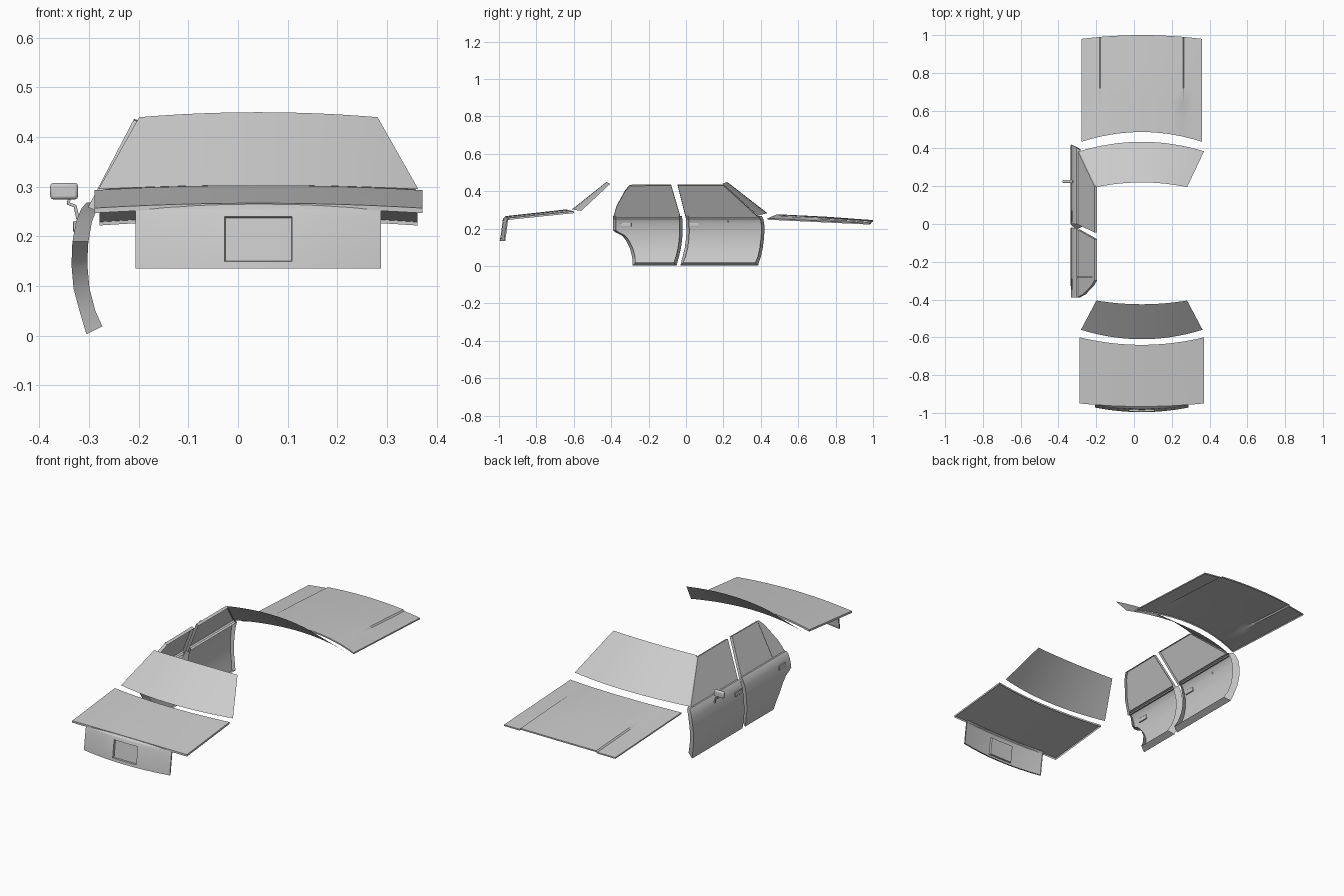
import bpy
import bmesh
from mathutils import Vector

cube = bpy.data.objects.get("Cube")
if cube:
    bpy.data.objects.remove(cube, do_unlink=True)

# One plain grey for every panel
grey = bpy.data.materials.new("plain_grey")
grey.use_nodes = True
colour = (0.6, 0.6, 0.6, 1)
grey.diffuse_color = colour
for node in grey.node_tree.nodes:
    if node.type == 'BSDF_PRINCIPLED':
        node.inputs["Base Color"].default_value = colour

CENTRE = 0.041   # centre line of the bonnet, boot and screens
parts = []


def finish(name, bm):
    mesh = bpy.data.meshes.new(name)
    bm.to_mesh(mesh)
    bm.free()
    mesh.materials.append(grey)
    obj = bpy.data.objects.new(name, mesh)
    bpy.context.collection.objects.link(obj)
    parts.append(obj)
    return obj


def grid(rows):
    """Sheet of quads through equally long rows of points."""
    bm = bmesh.new()
    verts = [[bm.verts.new(p) for p in row] for row in rows]
    for low, high in zip(verts, verts[1:]):
        for i in range(len(low) - 1):
            bm.faces.new((low[i], low[i + 1], high[i + 1], high[i]))
    bm.normal_update()
    return bm


def fold_edge(bm, move):
    """Fold the open border of a sheet into a flange."""
    border = [e for e in bm.edges if e.is_boundary]
    new = bmesh.ops.extrude_edge_only(bm, edges=border)["geom"]
    for v in new:
        if isinstance(v, bmesh.types.BMVert):
            v.co += Vector(move(v.co))


def bowed(half, y_side, y_mid, z_side, z_mid, columns):
    """Row of points across the car, bowed in plan and in height."""
    return [Vector((CENTRE + half * u,
                    y_mid + (y_side - y_mid) * u * u,
                    z_mid + (z_side - z_mid) * u * u)) for u in columns]


def blend(a, b, steps):
    return [[p.lerp(q, i / steps) for p, q in zip(a, b)] for i in range(steps + 1)]


even = [i / 8 for i in range(-8, 9)]
ridge = [-1, -.85, -.7, -.68, -.5, -.35, -.17, 0, .17, .35, .5, .68, .7, .85, 1]
down = lambda co: (0, 0, -.007)

# Windscreen and rear window
finish("windscreen", grid(blend(
    bowed(.24, .195, .22, .44, .45, even),
    bowed(.33, .385, .435, .27, .283, even), 4)))
finish("rear_window", grid(blend(
    bowed(.322, -.56, -.61, .295, .303, even),
    bowed(.24, -.405, -.425, .44, .45, even), 4)))

# Bonnet with a raised middle that fades out towards the screen
rows = blend(bowed(.32, .435, .487, .255, .277, ridge),
             bowed(.32, .98, 1, .229, .24, ridge), 6)
for r, row in enumerate(rows):
    for u, p in zip(ridge, row):
        if abs(u) < .69:
            p.z += .006 * min(1, r / 3)
bm = grid(rows)
fold_edge(bm, down)
finish("bonnet", bm)

# Boot lid top
bm = grid(blend(bowed(.33, -.95, -.966, .257, .267, ridge),
                bowed(.33, -.6, -.64, .293, .303, ridge), 4))
fold_edge(bm, lambda co: (0, 0, -.01))
finish("boot_lid_top", bm)

# Boot lid rear face with a sunken number plate recess
cols = [-1, -.75, -.5, -.275, 0, .275, .5, .75, 1]
bm = grid([bowed(.247, -.972, -.996, .135, .135, cols),
           bowed(.247, -.971, -.994, .15, .15, cols),
           bowed(.247, -.959, -.982, .24, .24, cols),
           bowed(.247, -.955, -.976, .254, .256, cols),
           bowed(.247, -.948, -.964, .262, .267, cols)])
recess = [f for f in bm.faces
          if abs(f.calc_center_median().x - CENTRE) < .06
          and .16 < f.calc_center_median().z < .235]
fold_edge(bm, lambda co: (0, .007, 0))
bmesh.ops.inset_region(bm, faces=recess, thickness=.002, depth=-.01)
finish("boot_lid_rear", bm)

# Door cross-section: height to outer skin position
section = [(.003, -.305), (.05, -.319), (.095, -.331), (.14, -.335), (.165, -.3345),
           (.18, -.334), (.19, -.333), (.23, -.326), (.255, -.316), (.268, -.305)]


def skin_x(z):
    for (z0, x0), (z1, x1) in zip(section, section[1:]):
        if z <= z1:
            return x0 + (x1 - x0) * (z - z0) / (z1 - z0)
    return section[-1][1]


def window_x(z):
    return -.308 + (z - .262) * .52


def door(name, fronts, rears, window):
    middle = (fronts[0] + rears[0]) / 2
    # Lower skin with slanted flanges
    bm = grid([[(x, f, z), (x, (f + r) / 2, z), (x, r, z)]
               for (z, x), f, r in zip(section, fronts, rears)])

    def inward(co):
        side = 0 if abs(co.y - middle) < .1 else (-.016 if co.y > middle else .016)
        return (.022 if co.z > .26 else .032, side, .016 if co.z < .01 else 0)
    fold_edge(bm, inward)
    finish(name + "_panel", bm)

    # Window frame with the glass set back
    bm = bmesh.new()
    face = bm.faces.new([bm.verts.new((window_x(z), y, z)) for y, z in window])
    face.normal_update()
    if face.normal.x > 0:
        face.normal_flip()
    bmesh.ops.inset_region(bm, faces=[face], thickness=.014, use_even_offset=True)
    bmesh.ops.inset_region(bm, faces=[face], thickness=.002, depth=-.007)
    fold_edge(bm, lambda co: (.014, 0, -.006))
    finish(name + "_window", bm)


door("front_door",
     [.385, .4, .41, .416, .418, .419, .42, .418, .412, .405],
     [-.03, -.018, -.007, -.001, .001, .002, .002, 0, 0, -.002],
     [(0, .262), (.395, .262), (.2, .44), (-.045, .44)])
door("rear_door",
     [-.05, -.038, -.027, -.021, -.019, -.018, -.018, -.02, -.02, -.022],
     [-.285, -.288, -.3, -.322, -.345, -.375, -.39, -.39, -.39, -.39],
     [(-.39, .262), (-.028, .262), (-.08, .44), (-.3, .438), (-.325, .41), (-.372, .325)])


def block(name, centre, size, bevel):
    bm = bmesh.new()
    bmesh.ops.create_cube(bm, size=1)
    for v in bm.verts:
        v.co = Vector(centre) + v.co * Vector(size)
    obj = finish(name, bm)
    mod = obj.modifiers.new("rounding", 'BEVEL')
    mod.width = bevel
    mod.segments = 2
    return obj


# Door handles
for name, y in (("front_handle", .04), ("rear_handle", -.32)):
    block(name, (skin_x(.22), y, .22), (.008, .055, .022), .002)

# Divider bar of the rear quarter glass
bar = [(y, z) for z in (.27, .43) for y in (-.279, -.285)]
finish("quarter_glass_bar", grid(
    [[(window_x(z) + .002, y, z) for y, z in bar[i:i + 2]] for i in (0, 2)]))

# Door mirror and its bent stalk
block("mirror", (-.35, .225, .291), (.056, .018, .033), .006)
curve = bpy.data.curves.new("mirror_stalk", 'CURVE')
curve.dimensions = '3D'
curve.bevel_depth = .004
curve.bevel_resolution = 1
path = curve.splines.new('POLY')
bends = [(-.34, .28), (-.341, .266), (-.328, .261), (-.322, .235)]
path.points.add(len(bends) - 1)
for point, (x, z) in zip(path.points, bends):
    point.co = (x, .225, z, 1)
curve.materials.append(grey)
bpy.context.collection.objects.link(bpy.data.objects.new("mirror_stalk", curve))

# Smooth the curved sheets, keep folds sharp
bpy.ops.object.select_all(action='DESELECT')
for obj in parts:
    obj.select_set(True)
bpy.context.view_layer.objects.active = parts[0]
bpy.ops.object.shade_smooth_by_angle(angle=.45)
